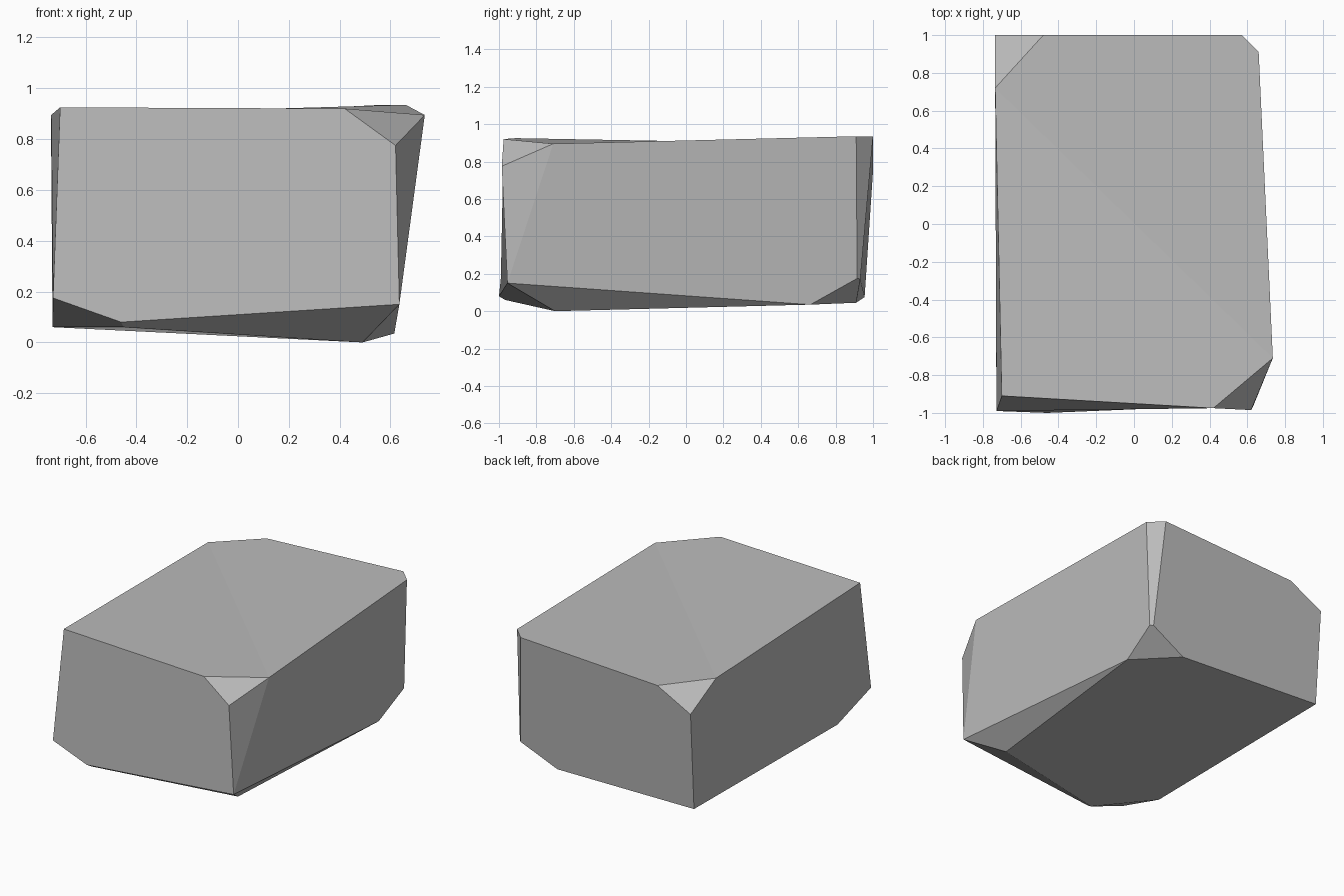
import bpy
import bmesh

# Remove the default cube
cube = bpy.data.objects.get("Cube")
if cube:
    bpy.data.objects.remove(cube, do_unlink=True)


def make_material(name, color):
    mat = bpy.data.materials.new(name)
    mat.use_nodes = True
    mat.diffuse_color = color
    mat.node_tree.nodes["Principled BSDF"].inputs["Base Color"].default_value = color
    return mat


# Corners of the roughly hewn block: (x, y, z)
corners = {
    # top rim, starting at the front and going round
    "A": (-.70, -.91, .925), "D": (.42, -.975, .92), "E": (.735, -.71, .895),
    "F": (.66, .91, .935), "G": (.57, 1, .935), "H": (-.48, 1, .883),
    "I": (-.735, .72, .895),
    # lower tips of the two chipped top corners
    "C": (.62, -.985, .775), "J": (-.735, 1, .75),
    # upper edge of the chipped base
    "P": (-.728, -.99, .175), "Q": (-.46, -1, .08), "T": (.635, -.955, .15),
    "L": (.635, .915, .175), "M": (.617, .932, .172),
    # underside rim
    "V": (-.45, -.967, .06), "S": (.49, -.70, 0), "N": (.615, .665, .035),
    "O": (.35, .91, .045), "K": (-.73, .955, .075), "R": (-.73, -.62, .06),
}

# Each facet is a loop of corners
facets = [
    "ADEI", "EFGHI",            # top, gently folded
    "APQTCD",                   # front
    "ETNLF",                    # side toward +x
    "GMOKJH",                   # back
    "AIJKRP",                   # side toward -x
    "VSNOKR",                   # underside
    "DCE", "CTE", "HJI",        # chipped upper corners
    "QTSV", "PQVR", "TSN",      # chipped front base
    "NLMO", "FLMG",             # chipped back corner
]

# Build the stone
bm = bmesh.new()
verts = {key: bm.verts.new(co) for key, co in corners.items()}
for facet in facets:
    bm.faces.new([verts[key] for key in facet])
bmesh.ops.recalc_face_normals(bm, faces=bm.faces)
for face in bm.faces:
    face.smooth = False

mesh = bpy.data.meshes.new("stone_block")
bm.to_mesh(mesh)
bm.free()
stone = bpy.data.objects.new("stone_block", mesh)
bpy.context.scene.collection.objects.link(stone)
mesh.materials.append(make_material("stone_grey", (.5, .5, .5, 1)))
